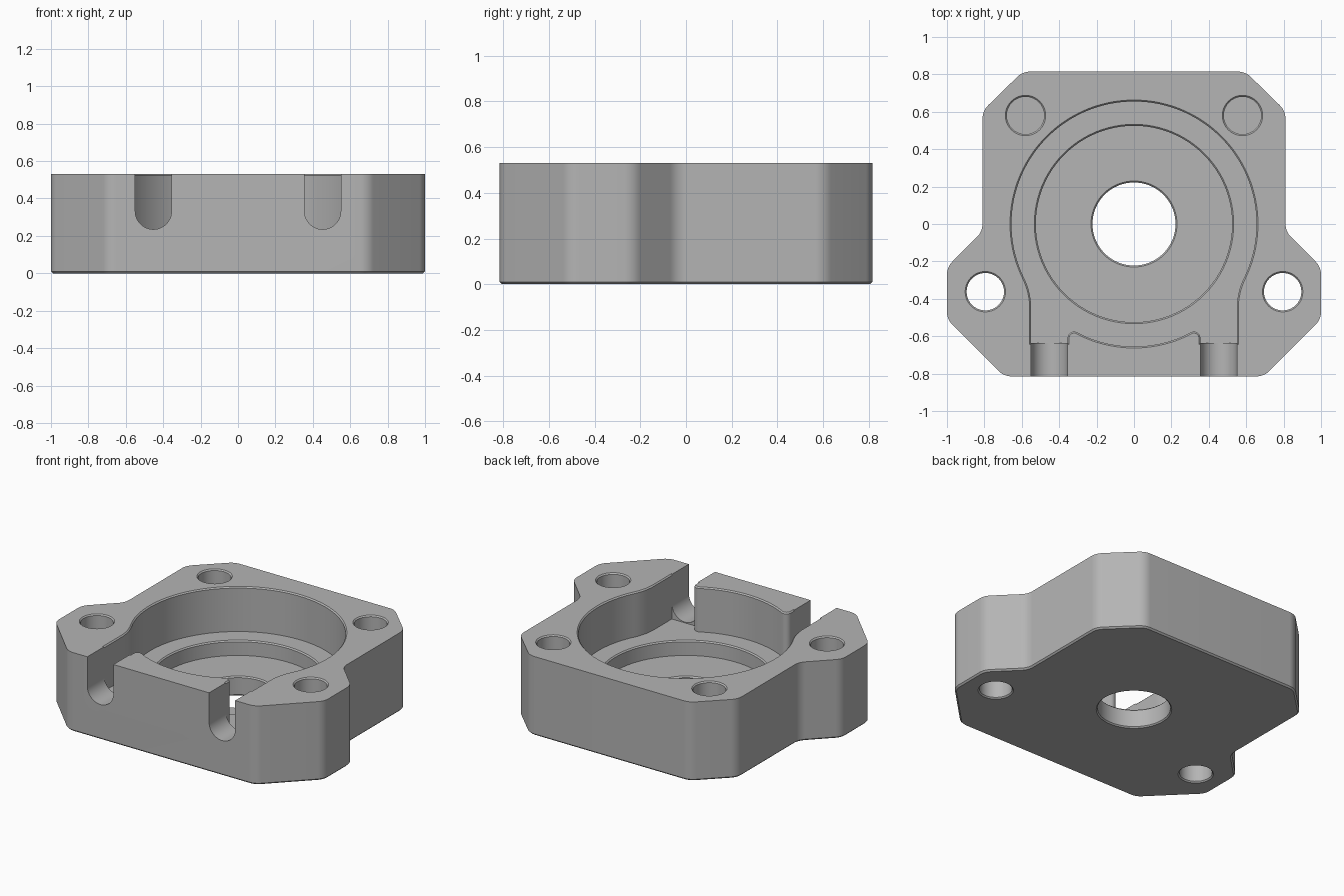
import bpy, bmesh, math
from mathutils import Vector

if "Cube" in bpy.data.objects:
    bpy.data.objects.remove(bpy.data.objects["Cube"])

HEIGHT = 0.53
FLOOR = 0.23       # pocket floor
SEAT = 0.13        # bottom of the round recess
CHAMFER = 0.008


def arc(cx, cy, r, start, end, steps):
    """Points on an arc, angles in degrees."""
    angles = [math.radians(start + (end - start) * i / steps) for i in range(steps + 1)]
    return [Vector((cx + r * math.cos(a), cy + r * math.sin(a))) for a in angles]


def circle(cx, cy, r, steps=64):
    return arc(cx, cy, r, 360, 0, steps)[:-1]


def mirrored(half):
    """Close a right-hand half outline with its mirror image."""
    return half + [Vector((-p.x, p.y)) for p in reversed(half) if p.x > 1e-4]


def rounded(corners, r, steps=8):
    """Round every corner of a closed outline with a tangent arc."""
    out = []
    for i, p in enumerate(corners):
        a = (corners[i - 1] - p).normalized()
        b = (corners[(i + 1) % len(corners)] - p).normalized()
        half = a.angle(b) / 2
        centre = p + (a + b).normalized() * (r / math.sin(half))
        reach = r / math.tan(half)
        u, v = p + a * reach - centre, p + b * reach - centre
        total = u.angle(v)
        for k in range(steps + 1):
            t = k / steps
            out.append(centre + (u * math.sin((1 - t) * total) + v * math.sin(t * total)) / math.sin(total))
    return out


def offset(points, d):
    """Move a clockwise outline outward by d."""
    out = []
    for i, p in enumerate(points):
        a = (p - points[i - 1]).normalized()
        b = (points[(i + 1) % len(points)] - p).normalized()
        n, m = Vector((-a.y, a.x)), Vector((-b.y, b.x))
        out.append(p + (n + m) * (d / (1 + n.dot(m))))
    return out


def loft(name, rings):
    """Solid through matching closed rings of 3D points."""
    bm = bmesh.new()
    loops = [[bm.verts.new(p) for p in ring] for ring in rings]
    count = len(loops[0])
    for low, high in zip(loops, loops[1:]):
        for i in range(count):
            j = (i + 1) % count
            bm.faces.new((low[i], low[j], high[j], high[i]))
    bm.faces.new(loops[0])
    bm.faces.new(loops[-1])
    bmesh.ops.recalc_face_normals(bm, faces=bm.faces)
    mesh = bpy.data.meshes.new(name)
    bm.to_mesh(mesh)
    bm.free()
    obj = bpy.data.objects.new(name, mesh)
    bpy.context.collection.objects.link(obj)
    return obj


def prism(name, outline, levels):
    """Upright solid; levels are (offset, height) pairs."""
    return loft(name, [[(p.x, p.y, z) for p in offset(outline, d)] for d, z in levels])


def recess_levels(bottom, top):
    """Levels of a cutter whose upper rim is chamfered."""
    return [(0, bottom), (0, top - CHAMFER), (2 * CHAMFER, top + CHAMFER)]


# Body plate with two ears and a chamfered underside
right_side = [Vector(p) for p in ((0.595, 0.815), (0.81, 0.605), (0.81, -0.04),
                                  (1.0, -0.23), (1.0, -0.51), (0.695, -0.815))]
body = prism("housing", rounded(mirrored(right_side), 0.1),
             [(-0.01, 0), (0, 0.01), (0, HEIGHT)])

# Main pocket: circle blending into two straight channels
half_pocket = (arc(0, 0, 0.655, 90, -26.3, 48)
               + arc(0.912, -0.45, 0.362, 153.7, 180, 10)[1:]
               + [Vector((0.55, -0.635)), Vector((0.355, -0.635))]
               + arc(0.32, -0.61, 0.035, 0, 125, 8)
               + arc(0, 0, 0.655, -66, -90, 12))
half_pocket[0].x = half_pocket[-1].x = 0
cutters = [prism("pocket_cutter", mirrored(half_pocket), recess_levels(FLOOR, HEIGHT))]

# Round recess and centre bore
cutters.append(prism("recess_cutter", circle(0, 0, 0.525, 96), recess_levels(SEAT, FLOOR)))
cutters.append(prism("bore_cutter", circle(0, 0, 0.222),
                     [(2 * CHAMFER, -CHAMFER), (0, CHAMFER)] + recess_levels(SEAT / 2, SEAT)))

for side in (-1, 1):
    # Blind rear holes and through holes in the ears
    cutters.append(prism("rear_hole_cutter", circle(side * 0.58, 0.58, 0.1, 40),
                         recess_levels(SEAT, HEIGHT)))
    cutters.append(prism("ear_hole_cutter", circle(side * 0.795, -0.362, 0.1, 40),
                         [(2 * CHAMFER, -CHAMFER), (0, CHAMFER)] + recess_levels(FLOOR, HEIGHT)))
    # Round-bottomed slot through the front wall
    r = 0.097
    section = ([Vector((-r, 0.6))] + arc(0, 0.235 + r, r, 180, 360, 24) + [Vector((r, 0.6))])
    cutters.append(loft("slot_cutter", [[(side * 0.4525 + p.x, y, p.y) for p in section]
                                        for y in (-0.9, -0.6)]))

# Cut everything out of the body
bpy.context.view_layer.objects.active = body
body.select_set(True)
for cutter in cutters:
    cutter.hide_render = True
    mod = body.modifiers.new("cut", 'BOOLEAN')
    mod.operation = 'DIFFERENCE'
    mod.solver = 'EXACT'
    mod.object = cutter
    bpy.ops.object.modifier_apply(modifier=mod.name)
for cutter in cutters:
    bpy.data.objects.remove(cutter)

# Plain grey metal
grey = bpy.data.materials.new("grey_metal")
colour = (0.46, 0.46, 0.46, 1)
grey.diffuse_color = colour
grey.use_nodes = True
grey.node_tree.nodes["Principled BSDF"].inputs["Base Color"].default_value = colour
body.data.materials.clear()
body.data.materials.append(grey)
bpy.ops.object.shade_smooth_by_angle(angle=math.radians(30))
